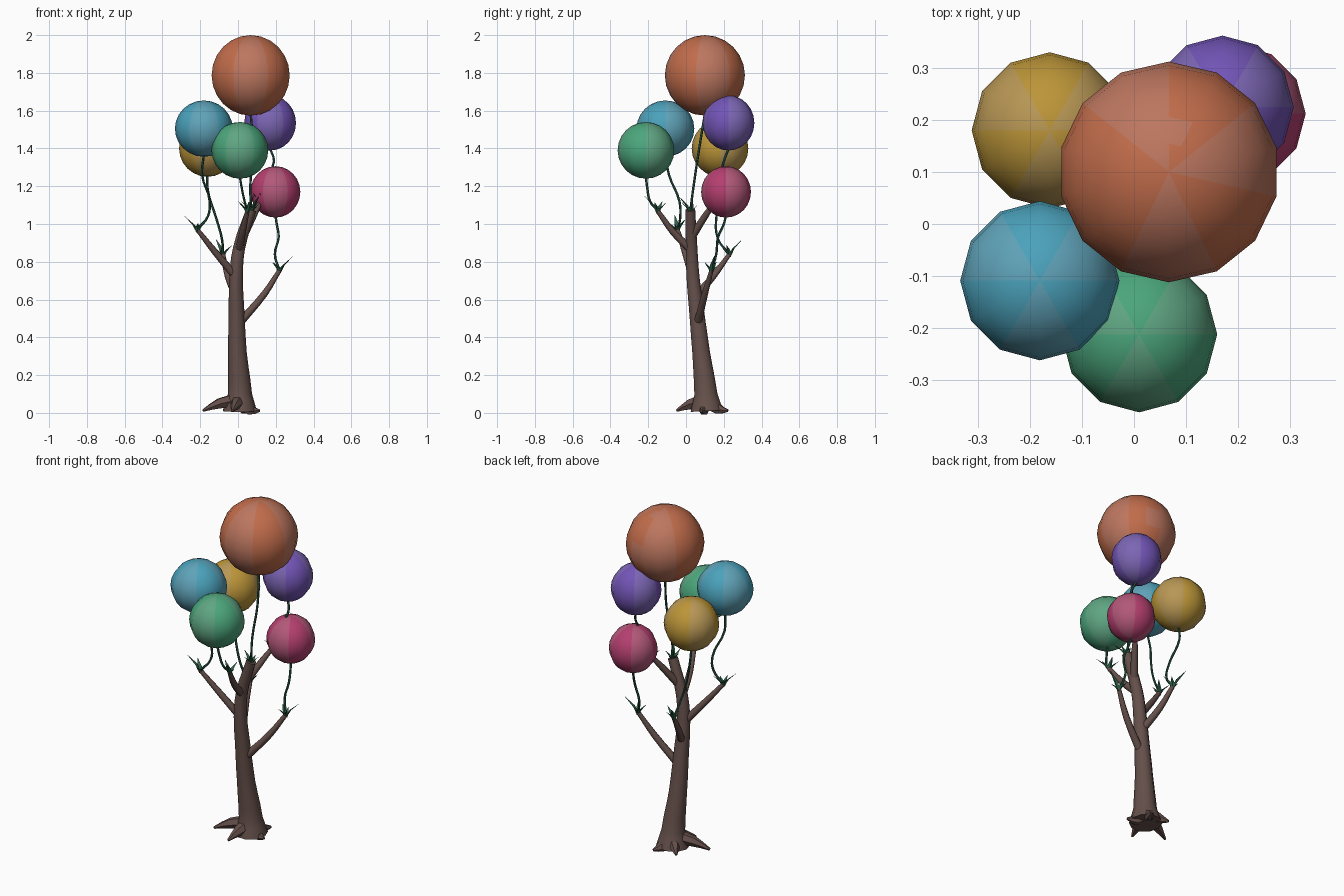
import bpy, bmesh, math, random
from mathutils import Vector

if "Cube" in bpy.data.objects:
    bpy.data.objects.remove(bpy.data.objects["Cube"])

random.seed(4)


def mat(name, rgb):
    m = bpy.data.materials.new(name)
    m.diffuse_color = (*rgb, 1)
    m.use_nodes = True
    m.node_tree.nodes["Principled BSDF"].inputs["Base Color"].default_value = m.diffuse_color
    return m


BARK = mat("bark", (0.13, 0.08, 0.07))
VINE = mat("vine", (0.025, 0.10, 0.07))
LEAF = mat("leaf", (0.03, 0.13, 0.07))


def tube(name, pts, material, sides=8, res=3):
    """Tapered tube through (x, y, z, radius) points."""
    cu = bpy.data.curves.new(name, 'CURVE')
    cu.dimensions = '3D'
    cu.resolution_u = res
    cu.bevel_depth = 1.0
    cu.bevel_resolution = (sides - 4) // 2
    cu.use_fill_caps = True
    sp = cu.splines.new('BEZIER')
    sp.bezier_points.add(len(pts) - 1)
    for bp, (x, y, z, r) in zip(sp.bezier_points, pts):
        bp.co = (x, y, z)
        bp.radius = r
        bp.handle_left_type = bp.handle_right_type = 'AUTO'
    cu.materials.append(material)
    ob = bpy.data.objects.new(name, cu)
    bpy.context.collection.objects.link(ob)
    bpy.ops.object.select_all(action='DESELECT')
    ob.select_set(True)
    bpy.context.view_layer.objects.active = ob
    bpy.ops.object.convert(target='MESH')
    bpy.ops.object.shade_smooth_by_angle(angle=math.radians(50))
    return ob


def balloon(name, c, rx, rz, rgb, seg=12):
    """Smooth ball with pale and saturated gores."""
    bm = bmesh.new()
    bmesh.ops.create_uvsphere(bm, u_segments=seg, v_segments=12, radius=1)
    for f in bm.faces:
        m = f.calc_center_median()
        a = (math.atan2(m.y, m.x) + math.pi) / (2 * math.pi) * seg
        f.material_index = int(a) // 2 % 2
        f.smooth = True
    for v in bm.verts:
        v.co = Vector((v.co.x * rx, v.co.y * rx, v.co.z * rz)) + Vector(c)
    me = bpy.data.meshes.new(name)
    bm.to_mesh(me)
    bm.free()
    me.materials.append(mat(name + "_deep", rgb))
    me.materials.append(mat(name + "_pale", [k * 0.85 + 0.055 for k in rgb]))
    bpy.context.collection.objects.link(bpy.data.objects.new(name, me))


def tuft(name, tip, out):
    """Curved pointed blades spreading from a branch tip."""
    bm = bmesh.new()
    tip = Vector(tip)
    base = math.atan2(out[1], out[0])
    for i in range(5):
        a = base + i * math.tau / 5 + random.uniform(-.3, .3)
        d = Vector((math.cos(a), math.sin(a), 0))
        s = Vector((-d.y, d.x, 0))
        length = (0.11 if i == 0 else random.uniform(0.05, 0.08))
        rows = []
        for t, w in ((0, .008), (.45, .012), (1, .001)):
            p = tip + d * length * (.25 * t + .45 * t * t)
            p.z += length * (.95 * t - .1 * t * t) - .015
            rows.append([bm.verts.new(p - s * w), bm.verts.new(p + d * w * .6),
                         bm.verts.new(p + s * w)])
        for lo, hi in zip(rows, rows[1:]):
            for k in range(3):
                n = (k + 1) % 3
                bm.faces.new((lo[k], lo[n], hi[n], hi[k]))
    bmesh.ops.recalc_face_normals(bm, faces=bm.faces)
    me = bpy.data.meshes.new(name)
    bm.to_mesh(me)
    bm.free()
    me.materials.append(LEAF)
    bpy.context.collection.objects.link(bpy.data.objects.new(name, me))


# trunk
tube("trunk", [(.01, .11, .01, .09), (.01, .105, .10, .064), (-.003, .08, .32, .049),
               (-.008, .055, .55, .041), (-.01, .037, .72, .036),
               (.005, .03, .87, .032), (.07, .023, 1.075, .027)], BARK, 10)

# roots
for i, (x, y, h) in enumerate([(-.185, .04, .065), (-.03, -.05, .06), (.115, .08, .03),
                               (.06, .222, .035), (-.075, .2, .05)]):
    cx, cy = .01, .11
    mx, my = cx + (x - cx) * .55, cy + (y - cy) * .55
    tube("root_%d" % (i + 1), [(cx, cy, .07, .04), (mx, my, h - .015, .03),
                               (x, y, .012, .007)], BARK, 6, 2)

# branches: base, middle, tip
branches = {
    "pink": [(.02, .065, .49), (.14, .10, .63), (.22, .135, .755)],
    "yellow": [(-.01, .055, .62), (-.055, .15, .73), (-.08, .23, .84)],
    "blue": [(-.01, .035, .72), (-.12, -.005, .85), (-.215, -.045, .97)],
    "green": [(.005, .03, .86), (.025, -.07, .96), (.05, -.15, 1.07)],
    "purple": [(.025, .03, .93), (.08, .10, 1.04), (.12, .155, 1.12)],
}
for n, pts in branches.items():
    tube(n + "_branch", [(*p, r) for p, r in zip(pts, (.022, .018, .012))], BARK, 8, 3)

# balloons: centre, radii, colour, sides, wavy string points
balloons = {
    "orange": ((.067, .10, 1.787), .212, .213, (.53, .15, .07), 14,
               [(.065, .04, 1.2), (.08, .07, 1.4)]),
    "blue": ((-.181, -.109, 1.505), .153, .149, (.07, .36, .50), 12,
             [(-.16, -.03, 1.04), (-.15, -.035, 1.12), (-.19, -.09, 1.26)]),
    "green": ((.01, -.212, 1.39), .15, .15, (.07, .38, .20), 12,
              [(.035, -.19, 1.12), (.02, -.205, 1.19)]),
    "yellow": ((-.162, .18, 1.40), .15, .15, (.50, .30, .04), 12,
               [(-.085, .17, .92), (-.115, .16, 1.03), (-.16, .19, 1.18)]),
    "purple": ((.17, .225, 1.535), .137, .146, (.17, .09, .47), 12,
               [(.135, .175, 1.22), (.19, .20, 1.33)]),
    "pink": ((.198, .212, 1.17), .132, .136, (.46, .05, .16), 12,
             [(.195, .16, .84), (.215, .17, .93), (.205, .20, 1.0)]),
}
for n, (c, rx, rz, rgb, seg, wave) in balloons.items():
    balloon(n + "_balloon", c, rx, rz, rgb, seg)
    tip = branches[n][-1] if n in branches else (.07, .023, 1.07)
    end = (c[0], c[1], c[2] - rz + .01)
    tube(n + "_string", [(*p, .0065) for p in [tip, *wave, end]], VINE, 6, 4)
    base = branches[n][0] if n in branches else (.0, .1, 0)
    tuft(n + "_leaves", tip, (tip[0] - base[0], tip[1] - base[1]))
